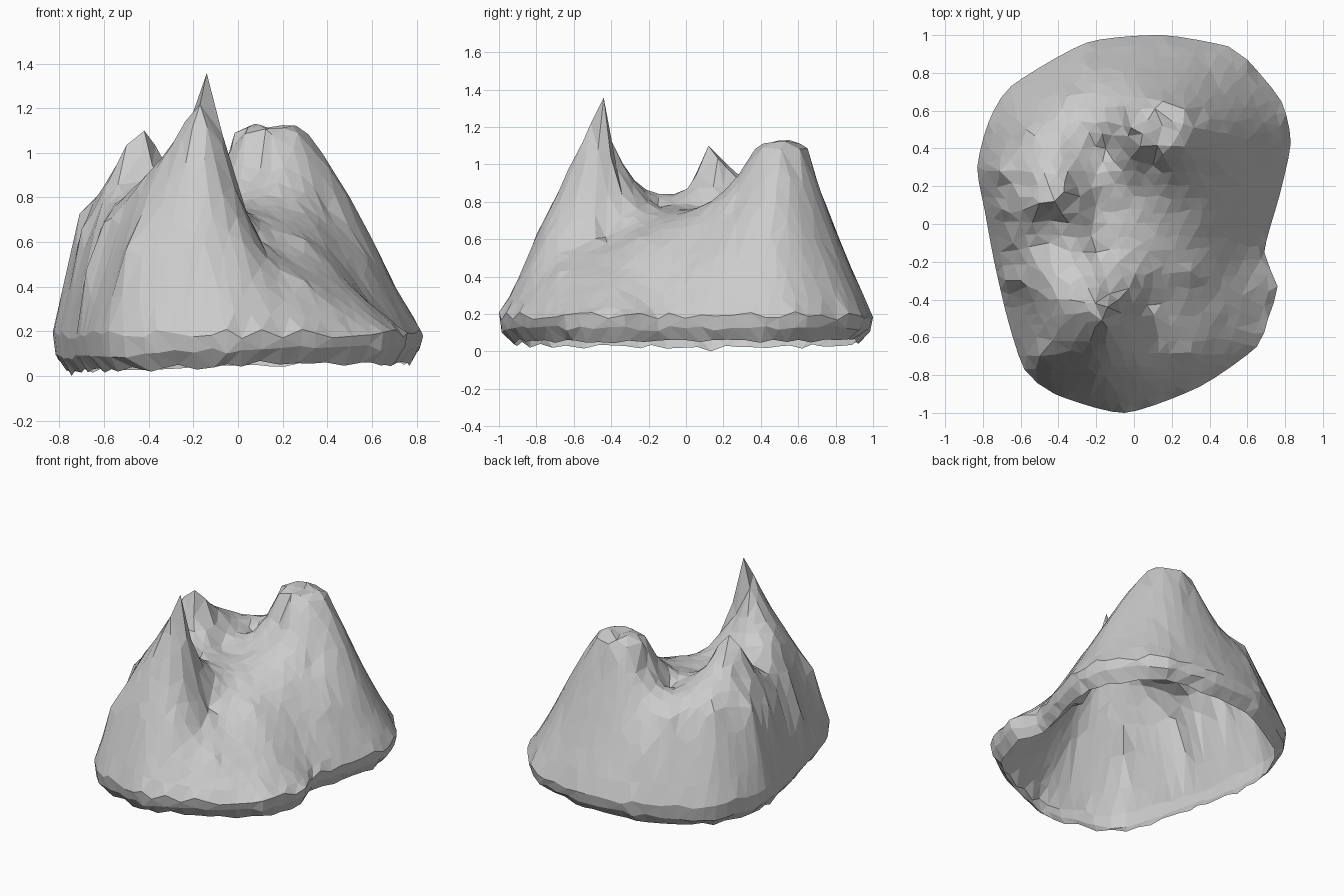
import bpy, bmesh, random
from math import sin, cos, pi
from mathutils import Vector
from mathutils.geometry import delaunay_2d_cdt, interpolate_bezier

if "Cube" in bpy.data.objects:
    bpy.data.objects.remove(bpy.data.objects["Cube"])

random.seed(4)

# Widest outline of the rock, seen from above
outline = [(.83, .43), (.78, .65), (.6, .87), (.5, .94), (.15, 1), (-.25, .96), (-.65, .73),
           (-.77, .54), (-.83, .3), (-.79, .07), (-.74, -.2), (-.67, -.5), (-.58, -.77),
           (-.42, -.9), (-.05, -1), (.35, -.86), (.65, -.65), (.71, -.5), (.76, -.33),
           (.69, -.15), (.77, .15)]

# Heights that shape each feature (x, y, z)
front_peak = [(-.14, -.44, 1.36), (-.17, -.51, 1.22), (-.25, -.52, 1.06), (-.15, -.63, .97),
              (-.07, -.47, 1.08), (-.45, -.4, .85), (-.6, -.3, .69), (-.5, -.7, .57),
              (-.2, -.8, .62), (-.13, -.37, .98), (-.34, -.32, .93), (-.38, -.18, .85),
              (.02, -.75, .6), (-.02, -.58, .85), (-.68, -.3, .48)]
left_peak = [(-.42, .12, 1.1), (-.5, .11, 1.03), (-.37, .17, 1.03), (-.56, .2, .87),
             (-.71, .28, .73), (-.7, .08, .66), (-.44, .02, .87), (-.3, .2, .88),
             (-.35, .45, .83), (-.57, .5, .75), (-.35, .68, .7), (-.64, -.1, .66),
             (-.78, .28, .42), (-.25, .84, .48)]
tower = [(.15 + .165 * cos(a * pi / 4), .51 + .14 * sin(a * pi / 4), 1.085) for a in range(8)]
tower += [(.15, .52, 1.105), (.38, .5, 1.0), (.5, .48, .8), (.6, .45, .62), (.15, .72, .85),
          (.12, .82, .6), (-.06, .52, .93), (-.15, .4, .75), (.1, .31, .92), (.45, .72, .6),
          (-.12, .72, .72), (.4, .25, .75)]
valley = [(-.2, .1, .77), (-.2, -.15, .77), (.0, .15, .78), (.05, -.1, .74), (.1, -.25, .69),
          (.07, -.43, .61), (.13, -.6, .55), (-.45, -.1, .81), (.3, -.68, .42), (.3, -.25, .61),
          (.35, 0, .66), (.55, -.1, .39), (.58, .15, .5), (.57, -.38, .34)]


def smooth_loop(loop, step=.085):
    """Rounded closed curve through the points."""
    q = [Vector(p) for p in loop]
    n, out = len(q), []
    for i in range(n):
        a, b, c, d = q[i - 1], q[i], q[(i + 1) % n], q[(i + 2) % n]
        k = max(1, round((c - b).length / step))
        seg = interpolate_bezier(b, b + (c - a) / 9, c - (d - b) / 9, c, k + 1)
        out += [p.to_2d() for p in seg[:-1]]
    return out


def solve(A, b):
    n = len(b)
    M = [row[:] + [v] for row, v in zip(A, b)]
    for i in range(n):
        p = max(range(i, n), key=lambda r: abs(M[r][i]))
        M[i], M[p] = M[p], M[i]
        for r in range(i + 1, n):
            f = M[r][i] / M[i][i]
            if f:
                M[r] = [x - f * y for x, y in zip(M[r], M[i])]
    x = [0] * n
    for i in reversed(range(n)):
        x[i] = (M[i][n] - sum(M[i][k] * x[k] for k in range(i + 1, n))) / M[i][i]
    return x


rim = smooth_loop(outline)
features = front_peak + left_peak + tower + valley
ctrl = features + [(p.x, p.y, .2) for p in rim]
P = [Vector(c[:2]) for c in ctrl]
weights = solve([[(a - b).length for b in P] for a in P], [c[2] for c in ctrl])


def height(p):
    return sum(w * (p - c).length for w, c in zip(weights, P))


def inside(p, s):
    hit = False
    for a, b in zip(rim, rim[1:] + rim[:1]):
        a, b = a * s, b * s
        if (a.y > p.y) != (b.y > p.y) and p.x < (b.x - a.x) * (p.y - a.y) / (b.y - a.y) + a.x:
            hit = not hit
    return hit


# Facet corners: rim, features, a ring on the skirt, then a jittered grid
pts = list(rim) + [Vector(f[:2]) for f in features]
pts += [q for q in ((a + b) * .475 for a, b in zip(rim, rim[1:] + rim[:1]))
        if min((q - r).length for r in pts) > .03]
step = .068
for i in range(-13, 14):
    for j in range(-16, 17):
        p = Vector((i * step + (j % 2) * step / 2, j * step))
        p += Vector((random.uniform(-.015, .015), random.uniform(-.015, .015)))
        if inside(p, .93) and min((p - q).length for q in pts) > .045:
            pts.append(p)
n = len(rim)
loop_edges = [(i, (i + 1) % n) for i in range(n)]
co, _, faces, *_ = delaunay_2d_cdt(pts, loop_edges, [], 1, 1e-5)

bm = bmesh.new()
for p in co:
    edge = min((p - q).length for q in rim) < 1e-3
    z = .19 + random.uniform(-.025, .025) if edge else height(p) + random.uniform(-.005, .005)
    bm.verts.new((p.x, p.y, z))
bm.verts.ensure_lookup_table()
for f in faces:
    bm.faces.new([bm.verts[i] for i in f])

# Lower lip tucked inwards, left open underneath
for scale, drop in ((.985, .115), (.94, .05)):
    edges = [e for e in bm.edges if e.is_boundary]
    new = bmesh.ops.extrude_edge_only(bm, edges=edges)['geom']
    for v in [g for g in new if isinstance(g, bmesh.types.BMVert)]:
        v.co.x *= scale
        v.co.y *= scale
        v.co.z = max(0, drop + random.uniform(-.015, .015) + .04 * max(-.8, min(.2, v.co.x)))
bmesh.ops.triangulate(bm, faces=bm.faces[:])
bmesh.ops.recalc_face_normals(bm, faces=bm.faces[:])
min(bm.verts, key=lambda v: v.co.z).co.z = 0

mesh = bpy.data.meshes.new("rock_shell")
bm.to_mesh(mesh)
bm.free()
bpy.context.collection.objects.link(bpy.data.objects.new("rock_shell", mesh))
